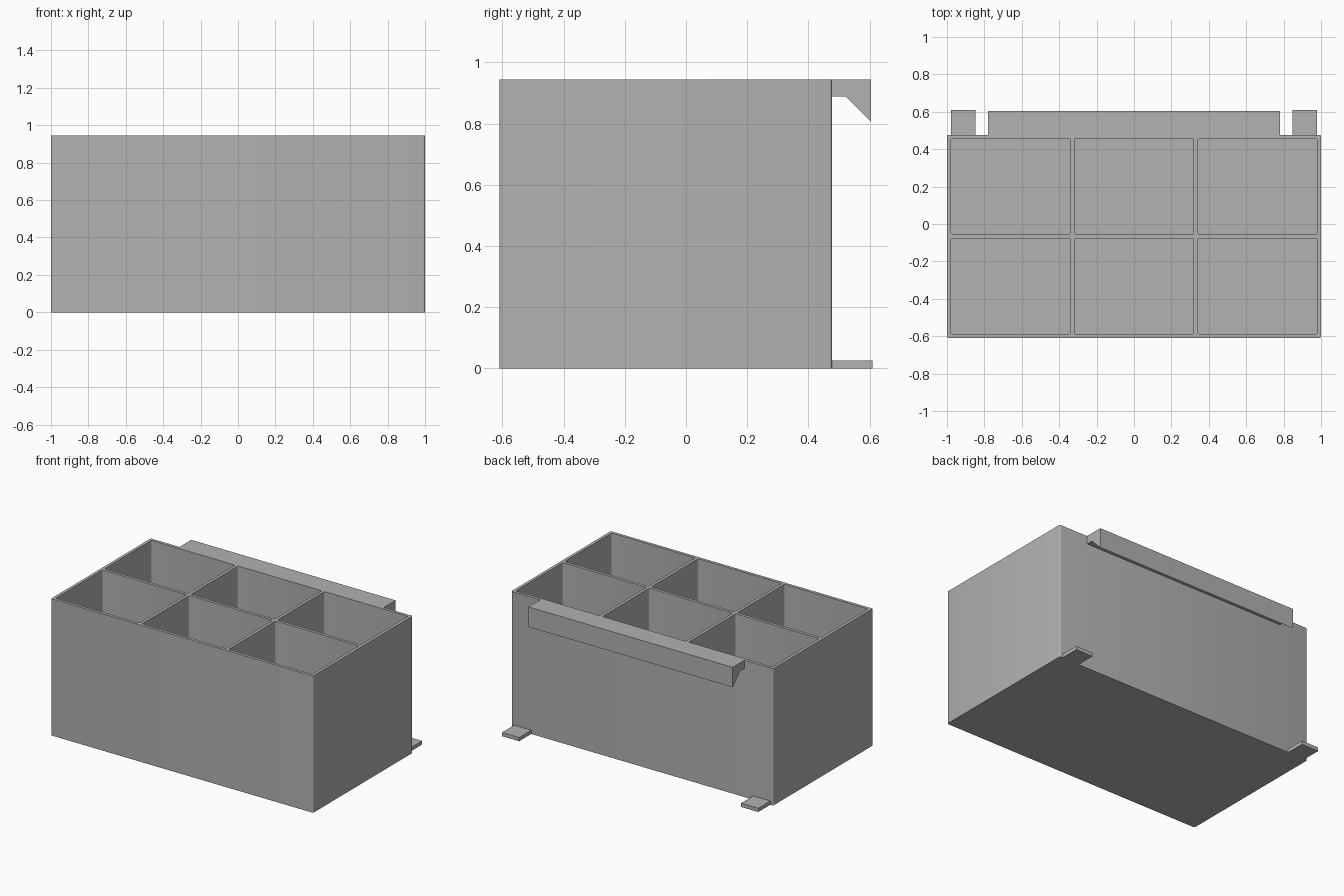
import bpy, bmesh
from mathutils import Matrix, Vector

cube = bpy.data.objects.get("Cube")
if cube:
    bpy.data.objects.remove(cube, do_unlink=True)

X, FRONT, BACK, TOP = 1.0, -0.609, 0.477, 0.944   # bin extents
WALL, FLOOR, RADIUS = 0.021, 0.021, 0.009
COLS, ROWS = 3, 2

grey = bpy.data.materials.new("plain_grey")
grey.use_nodes = True
colour = (0.445, 0.445, 0.445, 1)
grey.diffuse_color = colour
grey.node_tree.nodes["Principled BSDF"].inputs["Base Color"].default_value = colour


def add_box(bm, low, high, radius=0):
    """Box between two corners, with optionally rounded vertical edges."""
    low, high = Vector(low), Vector(high)
    size = high - low
    mat = Matrix.Translation((low + high) / 2) @ Matrix.Diagonal((*size, 1))
    verts = bmesh.ops.create_cube(bm, size=1, matrix=mat)["verts"]
    if radius:
        edges = {e for v in verts for e in v.link_edges
                 if abs(e.verts[0].co.z - e.verts[1].co.z) > size.z / 2}
        bmesh.ops.bevel(bm, geom=list(edges), offset=radius, segments=4,
                        profile=0.5, affect='EDGES')


def make_object(name, bm):
    bmesh.ops.recalc_face_normals(bm, faces=bm.faces)
    mesh = bpy.data.meshes.new(name)
    bm.to_mesh(mesh)
    bm.free()
    mesh.materials.append(grey)
    obj = bpy.data.objects.new(name, mesh)
    bpy.context.collection.objects.link(obj)
    return obj


# Bin body
bm = bmesh.new()
add_box(bm, (-X, FRONT, 0), (X, BACK, TOP), RADIUS)
body = make_object("bin_body", bm)

# Six compartments, cut out of the body
cell_x = (2 * X - (COLS + 1) * WALL) / COLS
cell_y = (BACK - FRONT - (ROWS + 1) * WALL) / ROWS
bm = bmesh.new()
for i in range(COLS):
    for j in range(ROWS):
        x = -X + WALL + i * (cell_x + WALL)
        y = FRONT + WALL + j * (cell_y + WALL)
        add_box(bm, (x, y, FLOOR), (x + cell_x, y + cell_y, TOP + 0.1), RADIUS)
cutter = make_object("compartment_cutter", bm)
cutter.hide_render = True

cut = body.modifiers.new("compartments", 'BOOLEAN')
cut.operation = 'DIFFERENCE'
cut.solver = 'EXACT'
cut.object = cutter
bpy.context.view_layer.objects.active = body
body.select_set(True)
bpy.ops.object.modifier_apply(modifier=cut.name)
bpy.data.objects.remove(cutter, do_unlink=True)
bpy.ops.object.shade_smooth_by_angle()

# Hanging hook along the back rim: a downturned lip with a sloped inner face
HOOK_X = 0.78
profile = [(BACK, TOP), (0.605, TOP), (0.605, 0.806), (0.522, 0.888), (BACK, 0.888)]
bm = bmesh.new()
face = bm.faces.new([bm.verts.new((-HOOK_X, y, z)) for y, z in profile])
swept = bmesh.ops.extrude_face_region(bm, geom=[face])["geom"]
bmesh.ops.translate(bm, vec=(2 * HOOK_X, 0, 0),
                    verts=[v for v in swept if isinstance(v, bmesh.types.BMVert)])
make_object("back_hook", bm)

# Spacer feet at the bottom of the back
for name, side in (("left_back_foot", 1), ("right_back_foot", -1)):
    bm = bmesh.new()
    inner, outer = sorted((side * 0.847, side * 0.978))
    add_box(bm, (inner, BACK, 0), (outer, 0.609, 0.026))
    make_object(name, bm)
